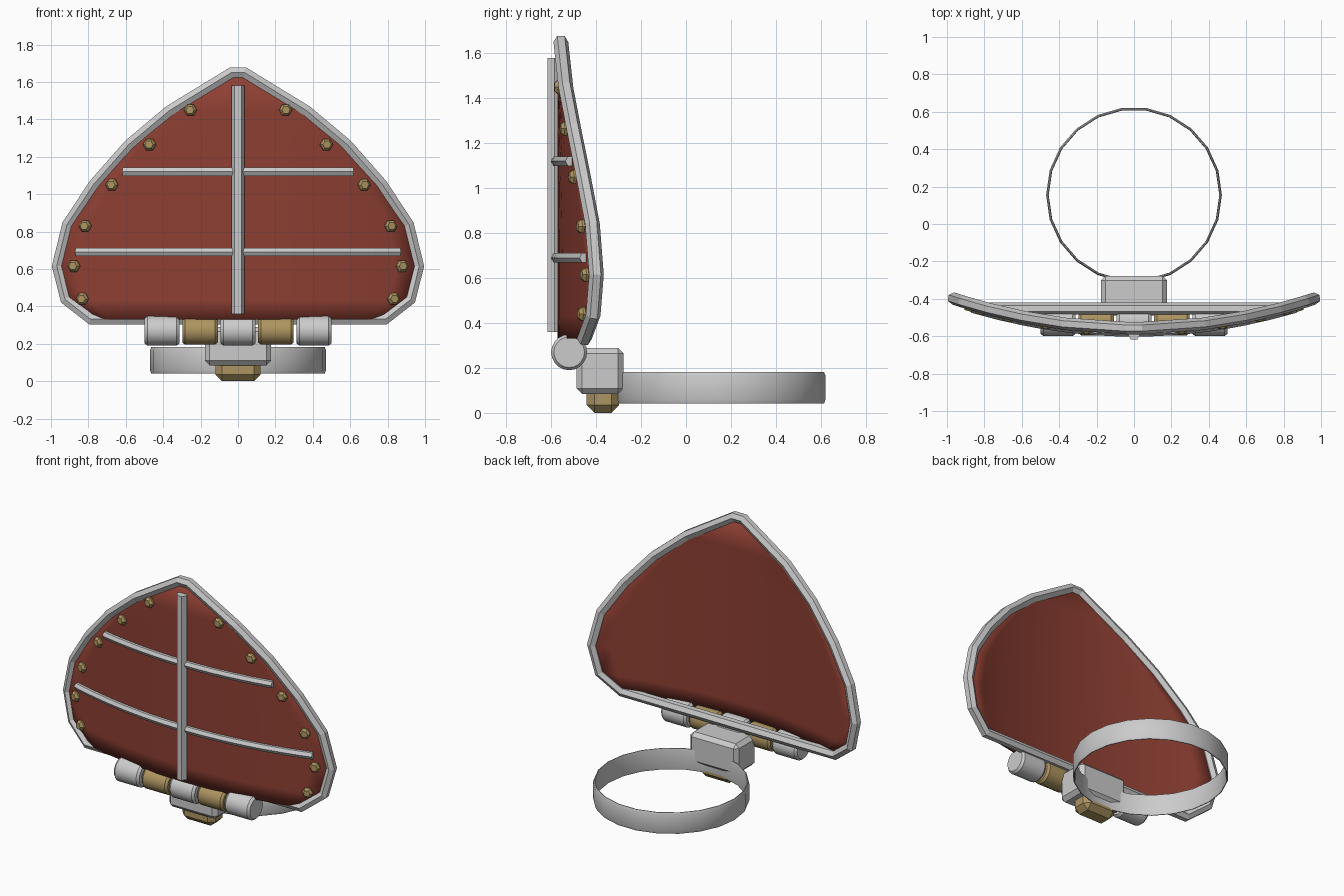
import bpy, bmesh, math
from mathutils import Vector, Matrix

if "Cube" in bpy.data.objects:
    bpy.data.objects.remove(bpy.data.objects["Cube"])


def material(name, color):
    m = bpy.data.materials.new(name)
    m.diffuse_color = color
    m.use_nodes = True
    m.node_tree.nodes["Principled BSDF"].inputs["Base Color"].default_value = m.diffuse_color
    return m


RED = material("red_panel", (0.27, 0.05, 0.033, 1))
GOLD = material("gold", (0.42, 0.30, 0.12, 1))

# Right half of the shield outline (x, z), tip to lower corner
HALF = [(0.035, 1.65), (0.365, 1.447), (0.58, 1.267), (0.765, 1.057),
        (0.91, 0.84), (0.965, 0.615), (0.92, 0.435), (0.785, 0.33)]


def bow(x):
    return -0.557 + 0.17 * x * x


def finish(ob, mat=None, smooth=None):
    if mat:
        ob.data.materials.append(mat)
    bpy.ops.object.select_all(action='DESELECT')
    ob.select_set(True)
    bpy.context.view_layer.objects.active = ob
    if smooth:
        bpy.ops.object.shade_smooth_by_angle(angle=math.radians(smooth))
    return ob


def from_bmesh(name, bm, mat=None, smooth=None):
    bmesh.ops.recalc_face_normals(bm, faces=bm.faces)
    me = bpy.data.meshes.new(name)
    bm.to_mesh(me)
    bm.free()
    ob = bpy.data.objects.new(name, me)
    bpy.context.collection.objects.link(ob)
    return finish(ob, mat, smooth)


def tube(name, pts, radius, closed=False):
    cu = bpy.data.curves.new(name, 'CURVE')
    cu.dimensions = '3D'
    cu.bevel_depth = radius
    cu.bevel_resolution = 1
    cu.use_fill_caps = True
    sp = cu.splines.new('POLY')
    sp.points.add(len(pts) - 1)
    for p, co in zip(sp.points, pts):
        p.co = (*co, 1)
    sp.use_cyclic_u = closed
    sp.use_smooth = False
    ob = bpy.data.objects.new(name, cu)
    bpy.context.collection.objects.link(ob)
    finish(ob)
    bpy.ops.object.convert(target='MESH')
    return bpy.context.object


def block(name, center, size, bevel, mat=None):
    bm = bmesh.new()
    bmesh.ops.create_cube(bm, size=1, matrix=Matrix.Translation(center) @ Matrix.Diagonal((*size, 1)))
    bmesh.ops.bevel(bm, geom=bm.edges[:], offset=bevel, segments=1, affect='EDGES')
    return from_bmesh(name, bm, mat)


def lathe(name, profile, n, matrix, mat=None, smooth=30, closed=False):
    """Spin (radius, height) profile about z, then place with matrix."""
    bm = bmesh.new()
    rings = [[bm.verts.new(matrix @ Vector((r * math.cos(2 * math.pi * i / n),
                                            r * math.sin(2 * math.pi * i / n), h)))
              for i in range(n)] for r, h in profile]
    pairs = list(zip(rings, rings[1:]))
    if closed:
        pairs.append((rings[-1], rings[0]))
    else:
        bm.faces.new(rings[0])
        bm.faces.new(rings[-1])
    for a, b in pairs:
        for i in range(n):
            j = (i + 1) % n
            bm.faces.new((a[i], a[j], b[j], b[i]))
    return from_bmesh(name, bm, mat, smooth)


# Curved red panel
bm = bmesh.new()
N = 16
rows = [[bm.verts.new((w * (2 * i / N - 1), bow(w * (2 * i / N - 1)), z))
         for i in range(N + 1)] for w, z in HALF]
for a, b in zip(rows, rows[1:]):
    for i in range(N):
        bm.faces.new((a[i], b[i], b[i + 1], a[i + 1]))
panel = from_bmesh("curved_panel", bm, RED, 40)
sol = panel.modifiers.new("thickness", 'SOLIDIFY')
sol.thickness = 0.03
sol.offset = 0

# Rim with a straight bottom bar
outline = HALF + [(-x, z) for x, z in reversed(HALF)]
tube("rim", [(x, bow(x), z) for x, z in outline], 0.033, True)

# Spine and curved cross ribs
tube("spine", [(0, -0.586, 0.36), (0, -0.586, 1.58)], 0.035)
for name, half, z in (("lower_rib", 0.865, 0.69), ("upper_rib", 0.615, 1.12)):
    xs = [half * (i / 6 - 1) for i in range(13)]
    tube(name, [(x, bow(x) - 0.02, z) for x in xs], 0.025)

# Hexagonal rivets along the rim
for x, z in ((0.253, 1.45), (0.47, 1.265), (0.67, 1.05),
             (0.812, 0.83), (0.872, 0.615), (0.827, 0.44)):
    for s in (-1, 1):
        normal = Vector((0.34 * x * s, -1, 0)).normalized()
        rot = normal.to_track_quat('Z', 'Y').to_matrix().to_4x4()
        m = Matrix.Translation((s * x, bow(x), z)) @ rot
        lathe("rivet", [(0.035, 0), (0.035, 0.025), (0.022, 0.04)], 6, m, GOLD, None)

# Hinge barrels
for i in range(-2, 3):
    gold = abs(i) == 1
    r, h = (0.075, 0.095) if gold else (0.08, 0.093)
    m = Matrix.Translation((0.203 * i, -0.52, 0.27)) @ Matrix.Rotation(math.pi / 2, 4, 'Y')
    lathe("hinge_barrel", [(r - 0.012, -h), (r, -h + 0.015), (r, h - 0.015), (r - 0.012, h)],
          20, m, GOLD if gold else None)

# Mounting block and lower nut
block("mount_block", (0, -0.383, 0.187), (0.355, 0.21, 0.205), 0.025)
block("lower_nut", (0, -0.37, 0.06), (0.24, 0.145, 0.12), 0.035, GOLD)

# Clamp ring
lathe("clamp_ring", [(0.464, 0.042), (0.47, 0.058), (0.47, 0.166), (0.464, 0.182),
                     (0.459, 0.182), (0.456, 0.166), (0.456, 0.058), (0.459, 0.042)],
      22, Matrix.Translation((0, 0.155, 0)), closed=True)
